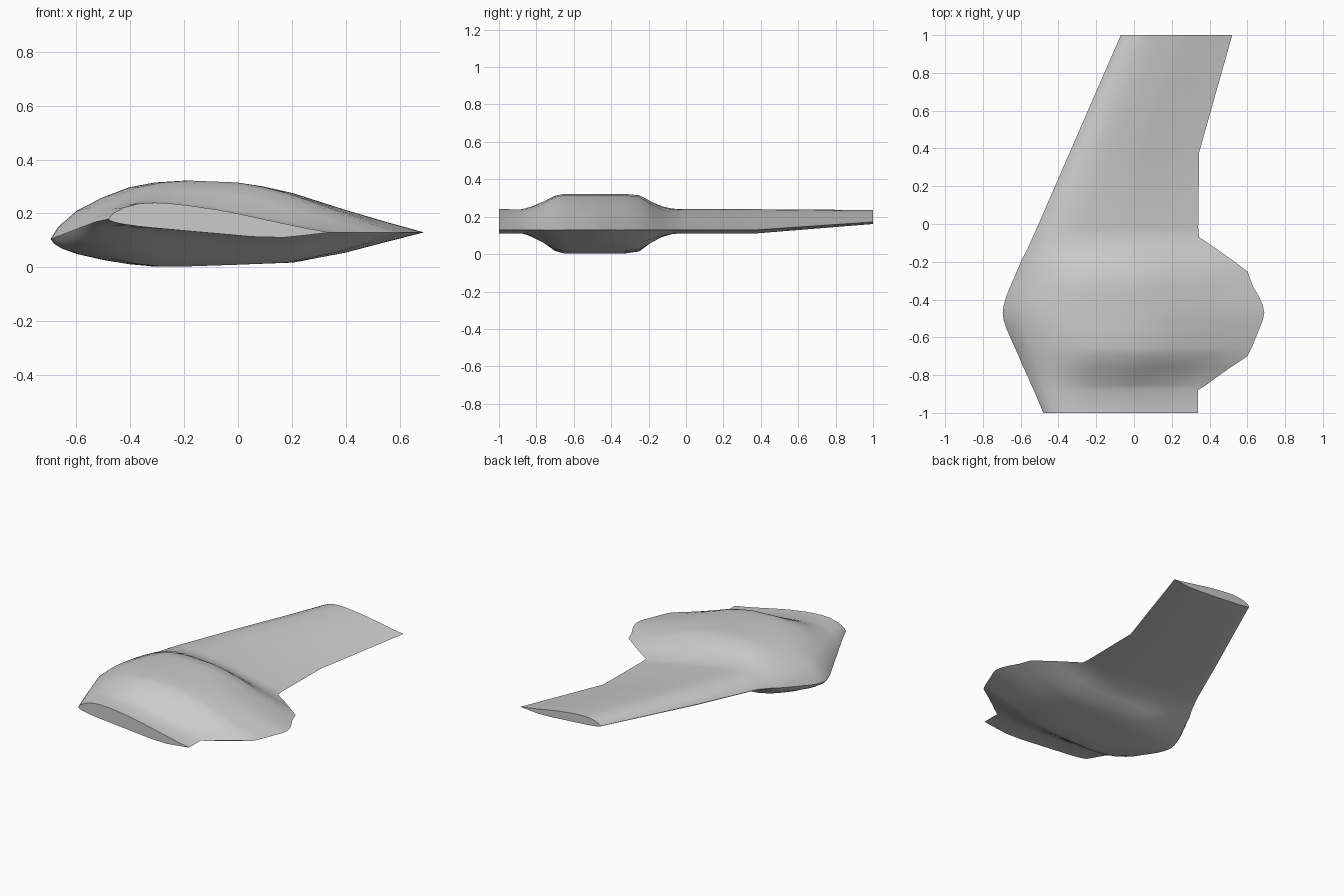
import bpy, bmesh, math

cube = bpy.data.objects.get("Cube")
if cube:
    bpy.data.objects.remove(cube)

grey = bpy.data.materials.new("light_grey")
grey.use_nodes = True
grey.diffuse_color = (0.6, 0.6, 0.6, 1)
grey.node_tree.nodes["Principled BSDF"].inputs["Base Color"].default_value = (0.6, 0.6, 0.6, 1)

# Airfoil profiles: chord fraction, wing height, pod height
TOP = [(0, .18, .105), (.02, .2, .15), (.07, .222, .21), (.14, .237, .26),
       (.21, .24, .297), (.28, .237, .315), (.36, .23, .322), (.5, .213, .315),
       (.57, .202, .3), (.65, .188, .275), (.79, .163, .213), (.9, .144, .168), (1, .13, .13)]
BOTTOM = [(.9, .12, .095), (.79, .111, .055), (.65, .114, .018), (.5, .125, .01),
          (.36, .135, .004), (.28, .141, .003), (.21, .146, .012), (.14, .152, .028),
          (.07, .16, .05), (.03, .167, .07), (.01, .173, .087)]

# Stations along the span: y, leading edge x, trailing edge x, pod amount
STATIONS = [(-1, -.48, .34, 0), (-.88, -.53, .34, 0), (-.85, -.545, .385, .12),
            (-.82, -.557, .425, .25), (-.76, -.585, .51, .57), (-.7, -.61, .6, .9),
            (-.65, -.633, .625, 1), (-.55, -.677, .665, 1), (-.51, -.69, .682, 1),
            (-.47, -.695, .69, 1), (-.43, -.69, .682, 1), (-.38, -.675, .66, 1),
            (-.33, -.655, .63, 1), (-.25, -.62, .6, .92), (-.18, -.59, .505, .52),
            (-.13, -.563, .435, .24), (-.07, -.536, .345, .06), (-.02, -.514, .34, 0),
            (.38, -.34, .345, 0), (1, -.07, .52, 0)]


def section(y, lead, trail, pod):
    """Blend wing and pod airfoils, easing the nose height along the leading edge."""
    taper = max(0, (y - .38) / .62)
    nose = .18 - .075 * min(1, max(0, (-.5 - lead) / .195))
    lift = nose - (.18 - .075 * pod)
    points = []
    for u, wing_z, pod_z in TOP + BOTTOM:
        z = wing_z + (pod_z - wing_z) * pod
        z += lift * max(0, 1 - u / .25) ** 2
        z = .13 + .042 * taper + (z - .13) * (1 - .42 * taper)
        points.append((lead + (trail - lead) * u, y, z))
    return points


# Wing panel with blended pod, lofted and capped at both ends
bm = bmesh.new()
rings = [[bm.verts.new(p) for p in section(*s)] for s in STATIONS]
count = len(rings[0])
for a, b in zip(rings, rings[1:]):
    for i in range(count):
        j = (i + 1) % count
        bm.faces.new((a[i], a[j], b[j], b[i]))
bm.faces.new(rings[0])
bm.faces.new(rings[-1])
bmesh.ops.recalc_face_normals(bm, faces=bm.faces)
mesh = bpy.data.meshes.new("wing_with_pod")
bm.to_mesh(mesh)
bm.free()
mesh.materials.append(grey)
wing = bpy.data.objects.new("wing_with_pod", mesh)
bpy.context.collection.objects.link(wing)

bpy.ops.object.select_all(action='DESELECT')
wing.select_set(True)
bpy.context.view_layer.objects.active = wing
bpy.ops.object.shade_smooth_by_angle(angle=math.radians(40))
